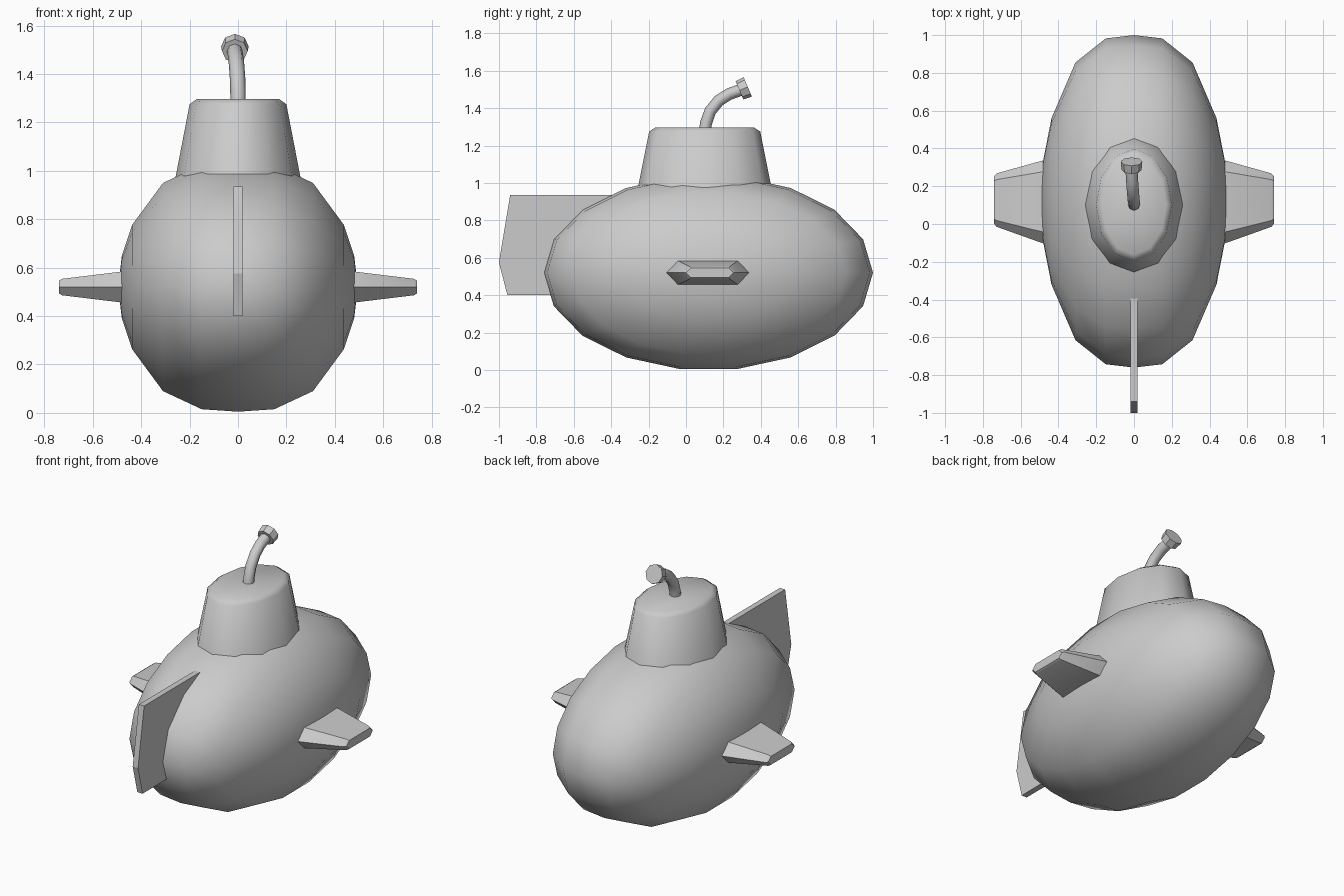
import bpy, bmesh, math
from mathutils import Vector

cube = bpy.data.objects.get("Cube")
if cube:
    bpy.data.objects.remove(cube, do_unlink=True)

grey = bpy.data.materials.new("painted_grey")
grey.use_nodes = True
grey.diffuse_color = (0.6, 0.6, 0.6, 1)
grey.node_tree.nodes["Principled BSDF"].inputs["Base Color"].default_value = (0.6, 0.6, 0.6, 1)


def loft(name, rings, angle=40):
    """Skin matching rings of points, cap both ends and shade by angle."""
    bm = bmesh.new()
    loops = [[bm.verts.new(p) for p in ring] for ring in rings]
    for a, b in zip(loops, loops[1:]):
        for i in range(len(a)):
            j = (i + 1) % len(a)
            bm.faces.new((a[i], a[j], b[j], b[i]))
    bm.faces.new(loops[0][::-1])
    bm.faces.new(loops[-1])
    bmesh.ops.recalc_face_normals(bm, faces=bm.faces)
    mesh = bpy.data.meshes.new(name)
    bm.to_mesh(mesh)
    bm.free()
    mesh.materials.append(grey)
    obj = bpy.data.objects.new(name, mesh)
    bpy.context.collection.objects.link(obj)
    bpy.ops.object.select_all(action='DESELECT')
    obj.select_set(True)
    bpy.context.view_layer.objects.active = obj
    bpy.ops.object.shade_smooth_by_angle(angle=math.radians(angle))
    return obj


def ring(center, u, v, sides):
    """Ellipse of points spanned by the half axes u and v."""
    c, u, v = Vector(center), Vector(u), Vector(v)
    turns = [math.tau * i / sides for i in range(sides)]
    return [c + u * math.cos(t) + v * math.sin(t) for t in turns]


# Hull: faceted long ellipsoid with flattened flanks
half = [(0.15, 0.98), (0.31, 0.835), (0.437, 0.5), (0.48, 0.25), (0.495, 0.01)]
profile = [(-x, r) for x, r in reversed(half)] + [(0, 1)] + half
loft("hull", [ring((x, 0.12, 0.52), (0, 0.88 * r, 0), (0, 0, 0.523 * r), 18)
              for x, r in profile], 80)

# Conning tower: oval, tapered, with a softened top rim
tower = [(0.85, 0.282, 0.382), (1.275, 0.2, 0.297), (1.297, 0.17, 0.262)]
loft("conning_tower", [ring((0, 0.1, z), (rx, 0, 0), (0, ry, 0), 12)
                       for z, rx, ry in tower], 80)

# Periscope: bent tube ending in a flared disc
path = [Vector(p) for p in [(0, 0.1, 1.27), (0, 0.107, 1.32), (-0.002, 0.13, 1.385),
                            (-0.006, 0.175, 1.44), (-0.01, 0.23, 1.475), (-0.014, 0.3, 1.5)]]
tube = []
for i, p in enumerate(path):
    t = (path[min(i + 1, len(path) - 1)] - path[max(i - 1, 0)]).normalized()
    side = Vector((1, 0, 0))
    tube.append(ring(p, side * 0.032, t.cross(side) * 0.032, 8))
loft("periscope_tube", tube, 60)

axis = Vector((0, 0.92, 0.39)).normalized()
across = axis.cross(Vector((1, 0, 0)))
start = Vector((-0.013, 0.286, 1.495))
loft("periscope_head", [ring(start + axis * d, (r, 0, 0), across * r, 8)
                        for d, r in [(0, 0.053), (0.048, 0.057)]])

# Side planes: tapered hexagonal wings, mirrored
wing = [(0.4, -0.13, 0.365, 0.075, 0.07), (0.48, -0.103, 0.337, 0.064, 0.06),
        (0.727, -0.015, 0.268, 0.034, 0.033), (0.74, 0.0, 0.255, 0.026, 0.026)]
for label, s in (("left", 1), ("right", -1)):
    rings = []
    for x, y0, y1, h, inset in wing:
        outline = [(y0, 0), (y0 + inset, h), (y1 - inset, h),
                   (y1, 0), (y1 - inset, -h), (y0 + inset, -h)]
        rings.append([(s * x, y, 0.52 + z) for y, z in outline])
    loft(label + "_plane", rings, 30)

# Upright fin: thin plate with a pointed outer edge
fin = [(-0.94, 0.935), (-0.3, 0.935), (-0.4, 0.4), (-0.955, 0.4), (-1.0, 0.575)]
loft("upright_fin", [[(x, y, z) for y, z in fin] for x in (-0.018, 0.018)], 10)
